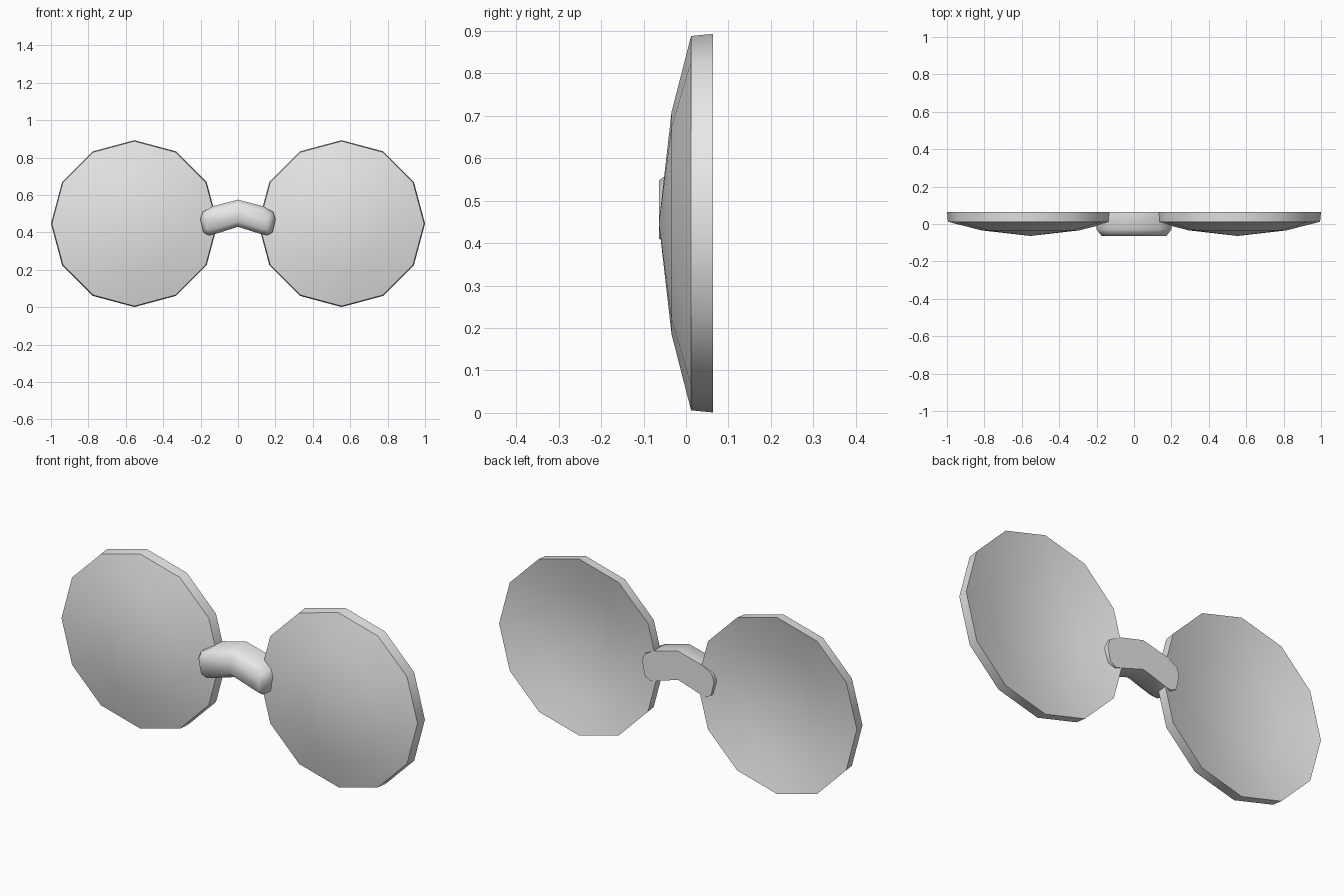
import bpy, bmesh
from math import cos, sin, pi, radians

cube = bpy.data.objects.get("Cube")
if cube:
    bpy.data.objects.remove(cube)

grey = bpy.data.materials.new("plain_grey")
grey.use_nodes = True
grey.diffuse_color = (0.8, 0.8, 0.8, 1)
grey.node_tree.nodes["Principled BSDF"].inputs["Base Color"].default_value = (0.8, 0.8, 0.8, 1)

MID_Z = 0.447
SIDES = 12


def finish(bm, name):
    bmesh.ops.recalc_face_normals(bm, faces=bm.faces)
    mesh = bpy.data.meshes.new(name)
    bm.to_mesh(mesh)
    bm.free()
    mesh.materials.append(grey)
    obj = bpy.data.objects.new(name, mesh)
    bpy.context.collection.objects.link(obj)
    bpy.ops.object.select_all(action="DESELECT")
    obj.select_set(True)
    bpy.context.view_layer.objects.active = obj
    bpy.ops.object.shade_smooth_by_angle(angle=radians(58))


def lens(name, cx):
    """Dished twelve-sided disc: front pole, rings (radius, y), back pole."""
    bm = bmesh.new()
    front = bm.verts.new((cx, -0.064, MID_Z))
    back = bm.verts.new((cx, -0.010, MID_Z))
    rings = []
    for r, y in ((0.262, -0.034), (0.441, 0.012), (0.446, 0.064), (0.262, 0.018)):
        rings.append([bm.verts.new((cx + r * cos(2 * pi * k / SIDES), y,
                                    MID_Z + r * sin(2 * pi * k / SIDES)))
                      for k in range(SIDES)])
    for k in range(SIDES):
        n = (k + 1) % SIDES
        bm.faces.new((front, rings[0][k], rings[0][n]))
        bm.faces.new((back, rings[-1][k], rings[-1][n]))
        for a, b in zip(rings, rings[1:]):
            bm.faces.new((a[k], b[k], b[n], a[n]))
    finish(bm, name)


def bridge():
    """Arched bar: half outline mirrored, extruded forward, front edge chamfered."""
    half = [(0, 0.575), (0.135, 0.54), (0.188, 0.51), (0.201, 0.472),
            (0.185, 0.40), (0.155, 0.383), (0.12, 0.392), (0, 0.43)]
    outline = half + [(-x, z) for x, z in reversed(half[1:-1])]
    bm = bmesh.new()
    face = bm.faces.new([bm.verts.new((x, 0.064, z)) for x, z in outline])
    ext = bmesh.ops.extrude_face_region(bm, geom=[face], use_keep_orig=True)
    verts = [g for g in ext["geom"] if isinstance(g, bmesh.types.BMVert)]
    front = [g for g in ext["geom"] if isinstance(g, bmesh.types.BMFace)][0]
    bmesh.ops.translate(bm, verts=verts, vec=(0, -0.092, 0))
    bmesh.ops.recalc_face_normals(bm, faces=bm.faces)
    bmesh.ops.inset_region(bm, faces=[front], thickness=0.027, use_even_offset=True)
    for v in front.verts:
        v.co.y = -0.064
    # split the front along the middle crease
    middle = [v for v in front.verts if abs(v.co.x) < 0.001]
    if len(middle) == 2:
        bmesh.ops.connect_verts(bm, verts=middle)
    finish(bm, "bridge")


lens("left_lens", 0.554)
lens("right_lens", -0.554)
bridge()
